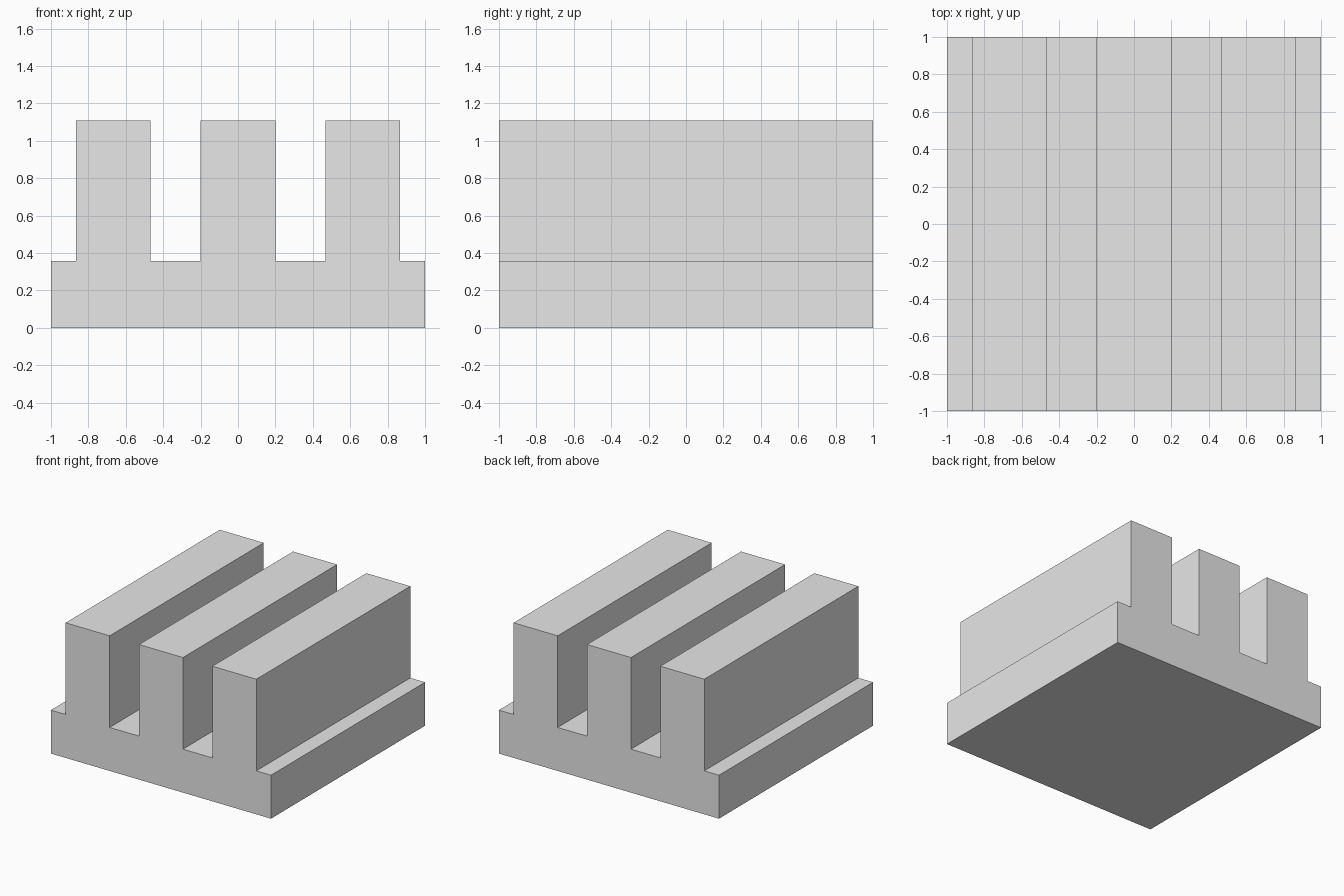
import bpy
import bmesh

default_cube = bpy.data.objects.get("Cube")
if default_cube:
    bpy.data.objects.remove(default_cube, do_unlink=True)

BASE_TOP, FIN_TOP = 0.357, 1.11
FIN_WIDTH, FIN_PITCH = 0.4, 2 / 3

# Plain grey material
grey = bpy.data.materials.new("plain_grey")
grey.use_nodes = True
color = (0.8, 0.8, 0.8, 1)
grey.diffuse_color = color
grey.node_tree.nodes["Principled BSDF"].inputs["Base Color"].default_value = color

# End profile: a flat base carrying three upright fins
profile = [(-1, 0), (1, 0), (1, BASE_TOP)]
for i in (1, 0, -1):
    right = i * FIN_PITCH + FIN_WIDTH / 2
    left = right - FIN_WIDTH
    profile += [(right, BASE_TOP), (right, FIN_TOP), (left, FIN_TOP), (left, BASE_TOP)]
profile.append((-1, BASE_TOP))

# Extrude the profile from front to back
bm = bmesh.new()
front = bm.faces.new([bm.verts.new((x, -1, z)) for x, z in profile])
result = bmesh.ops.extrude_face_region(bm, geom=[front], use_keep_orig=True)
moved = [v for v in result["geom"] if isinstance(v, bmesh.types.BMVert)]
bmesh.ops.translate(bm, verts=moved, vec=(0, 2, 0))
bmesh.ops.recalc_face_normals(bm, faces=bm.faces)

mesh = bpy.data.meshes.new("finned_block")
bm.to_mesh(mesh)
bm.free()
mesh.materials.append(grey)
block = bpy.data.objects.new("finned_block", mesh)
bpy.context.collection.objects.link(block)
